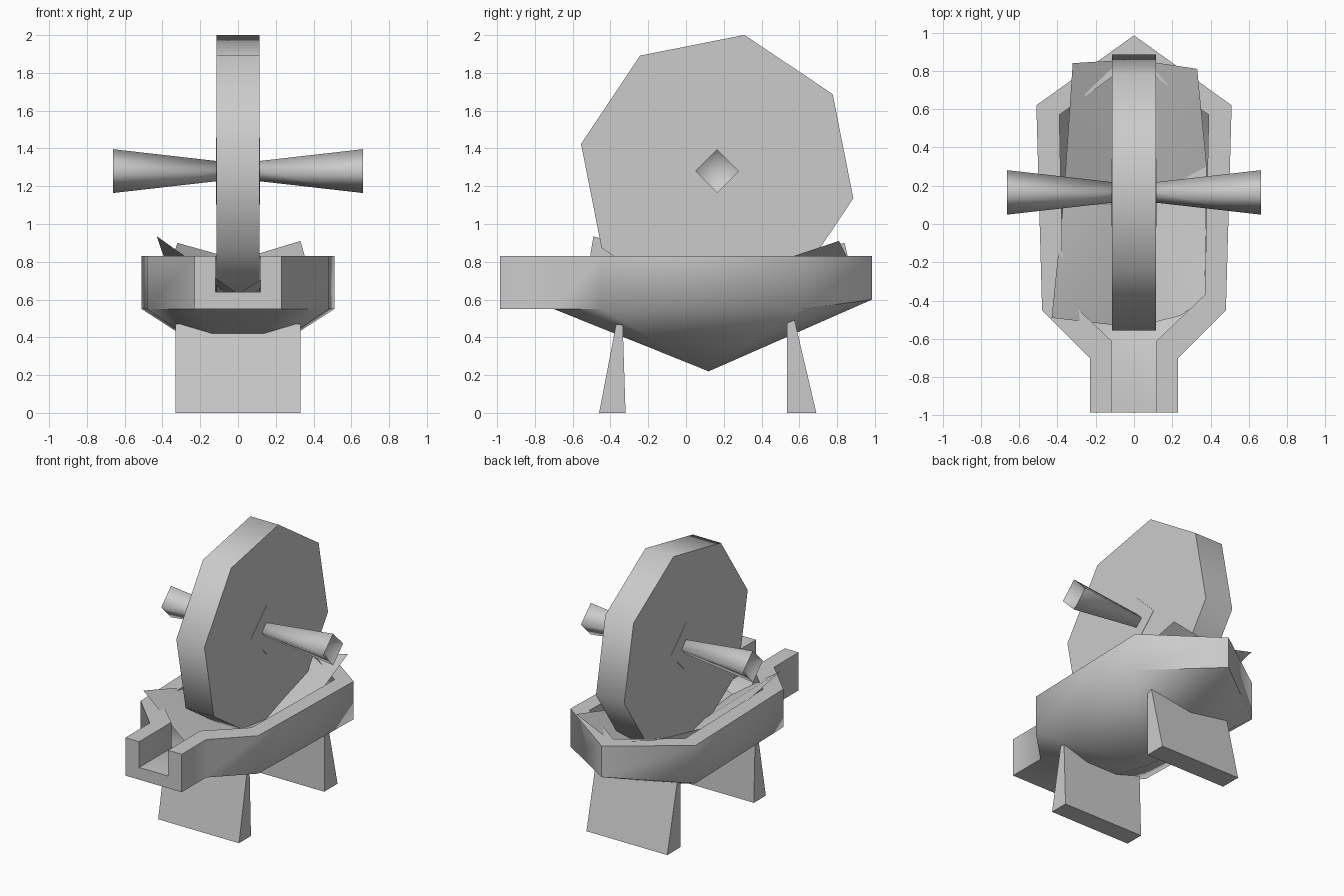
import bpy, bmesh, math
from mathutils import Vector

if "Cube" in bpy.data.objects:
    bpy.data.objects.remove(bpy.data.objects["Cube"], do_unlink=True)

grey = bpy.data.materials.new("plain_grey")
grey.use_nodes = True
grey.diffuse_color = (0.6, 0.6, 0.6, 1)
grey.node_tree.nodes["Principled BSDF"].inputs["Base Color"].default_value = (0.6, 0.6, 0.6, 1)


def finish(name, bm, smooth=None, closed=True):
    """Turn a bmesh into a named, coloured object."""
    if closed:
        bmesh.ops.recalc_face_normals(bm, faces=bm.faces)
    mesh = bpy.data.meshes.new(name)
    bm.to_mesh(mesh)
    bm.free()
    mesh.materials.append(grey)
    obj = bpy.data.objects.new(name, mesh)
    bpy.context.collection.objects.link(obj)
    if smooth:
        bpy.ops.object.select_all(action='DESELECT')
        obj.select_set(True)
        bpy.context.view_layer.objects.active = obj
        bpy.ops.object.shade_smooth_by_angle(angle=math.radians(smooth))
    return obj


def prism_x(name, profile, x0, x1, smooth=None):
    """Extrude a (y, z) profile along x."""
    bm = bmesh.new()
    a = [bm.verts.new((x0, y, z)) for y, z in profile]
    b = [bm.verts.new((x1, y, z)) for y, z in profile]
    n = len(profile)
    bm.faces.new(a)
    bm.faces.new(b)
    for i in range(n):
        j = (i + 1) % n
        bm.faces.new((a[i], a[j], b[j], b[i]))
    return finish(name, bm, smooth)


def circle_yz(radius, sides, start):
    return [(HUB[0] + radius * math.cos(math.radians(start) + math.tau * i / sides),
             HUB[1] + radius * math.sin(math.radians(start) + math.tau * i / sides))
            for i in range(sides)]


# Trough: outer and inner outlines, open at the spout, each closed by a fan to a low point
def mirrored(half):
    return half + [(-x, y) for x, y in half[-2::-1]]


RIM = 0.83
outer = mirrored([(0.23, -0.985), (0.23, -0.70), (0.48, -0.45), (0.51, 0.62), (0, 0.985)])
inner = mirrored([(0.118, -0.985), (0.118, -0.61), (0.37, -0.37), (0.39, 0.57), (0, 0.85)])

bm = bmesh.new()


def ring(path, z, tip_z):
    return [bm.verts.new((x, y, tip_z if x == 0 else z)) for x, y in path]


rings = [ring(outer, 0.55, 0.60), ring(outer, RIM, RIM),
         ring(inner, RIM, RIM), ring(inner, 0.64, 0.66)]
for lower, upper in zip(rings, rings[1:]):
    for i in range(len(lower) - 1):
        bm.faces.new((lower[i], lower[i + 1], upper[i + 1], upper[i]))
for loop, low in ((rings[0], 0.22), (rings[3], 0.33)):
    apex = bm.verts.new((0, 0.12, low))
    bm.faces.new((loop[0], loop[1], loop[-2], loop[-1]))
    fan = loop[1:-1]
    for i in range(len(fan)):
        bm.faces.new((fan[i], fan[(i + 1) % len(fan)], apex))
for e in (0, -1):
    bm.faces.new([r[e] for r in rings])
bm.faces.new((rings[0][0], rings[3][0], rings[3][-1], rings[0][-1]))
finish("trough", bm, 62)

# Ragged lining sheet inside the trough
bm = bmesh.new()
edge = [(-0.43, -0.49, 0.935), (0, -0.54, 0.63), (0.24, -0.48, 0.78), (0.37, -0.39, 0.82),
        (0.38, 0.3, 0.74), (0.33, 0.81, 0.91), (0, 0.86, 0.81), (-0.32, 0.84, 0.90),
        (-0.37, 0.1, 0.76)]
verts = [bm.verts.new(p) for p in edge]
centre = bm.verts.new((0, 0.1, 0.57))
for i in range(len(verts)):
    bm.faces.new((verts[i], verts[(i + 1) % len(verts)], centre))
finish("lining_sheet", bm, 20, closed=False)

# Legs: tapered slabs
prism_x("front_leg", [(-0.46, 0), (-0.32, 0), (-0.335, 0.465), (-0.37, 0.47)], -0.33, 0.33)
prism_x("back_leg", [(0.535, 0), (0.69, 0), (0.575, 0.49), (0.535, 0.48)], -0.33, 0.33)

# Eight-sided grinding wheel with a square hub plate on each side
HUB = (0.165, 1.28)
prism_x("wheel", circle_yz(0.735, 8, 78.7), -0.115, 0.115, 50)
for side, name in ((1, "left"), (-1, "right")):
    prism_x(name + "_hub_plate", circle_yz(0.178, 4, 0), 0.11 * side, 0.117 * side)

    # Flared four-sided handle with a hollowed end
    bm = bmesh.new()
    loops = [[bm.verts.new((side * x, y, z)) for y, z in circle_yz(r, 4, 0)]
             for x, r in ((0.10, 0.052), (0.662, 0.116))]
    hollow = bm.verts.new((side * 0.56, *HUB))
    bm.faces.new(loops[0])
    for i in range(4):
        j = (i + 1) % 4
        bm.faces.new((loops[0][i], loops[0][j], loops[1][j], loops[1][i]))
        bm.faces.new((loops[1][i], loops[1][j], hollow))
    finish(name + "_handle", bm, 91)
